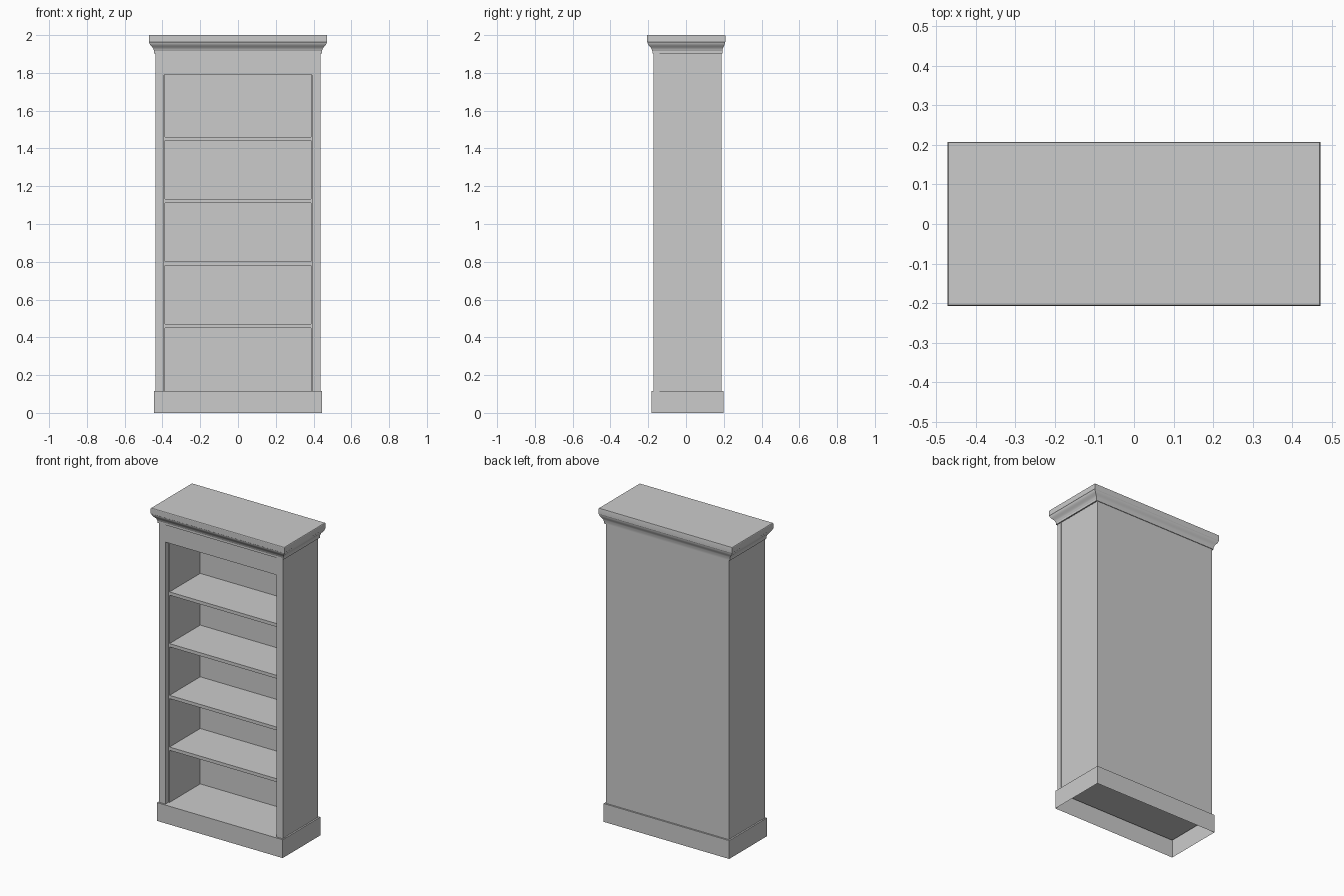
import bpy, bmesh, math

if "Cube" in bpy.data.objects:
    bpy.data.objects.remove(bpy.data.objects["Cube"])

BASE_TOP, BODY_TOP = 0.117, 1.905
BACK = 0.188


def finish(name, bm):
    bmesh.ops.recalc_face_normals(bm, faces=bm.faces)
    mesh = bpy.data.meshes.new(name)
    bm.to_mesh(mesh)
    bm.free()
    obj = bpy.data.objects.new(name, mesh)
    bpy.context.collection.objects.link(obj)
    return obj


def box(name, x0, x1, y0, y1, z0, z1):
    bm = bmesh.new()
    bmesh.ops.create_cube(bm, size=1)
    for v in bm.verts:
        v.co = (x0 + (v.co.x + .5) * (x1 - x0),
                y0 + (v.co.y + .5) * (y1 - y0),
                z0 + (v.co.z + .5) * (z1 - z0))
    return finish(name, bm)


def moulding(name, rings, cap=False):
    """Mitred four-sided shell; each ring is (half width, front y, back y, z)."""
    bm = bmesh.new()
    loops = [[bm.verts.new(p) for p in ((-w, f, z), (w, f, z), (w, b, z), (-w, b, z))]
             for w, f, b, z in rings]
    for lo, hi in zip(loops, loops[1:]):
        for i in range(4):
            j = (i + 1) % 4
            bm.faces.new((lo[i], lo[j], hi[j], hi[i]))
    if cap:
        bm.faces.new(loops[-1])
    return finish(name, bm)


# Plinth: open underneath, with a narrow ledge around the body
moulding("base_plinth", [(.444, -.183, .198, 0), (.444, -.183, .198, BASE_TOP),
                         (.43, -.165, .18, BASE_TOP)])

# Side panels and front stiles
for s, label in ((-1, "left"), (1, "right")):
    xs = sorted((s * .386, s * .434))
    box(label + "_side_panel", *xs, -.14, BACK, BASE_TOP, BODY_TOP)
    xs = sorted((s * .392, s * .437))
    box(label + "_front_stile", *xs, -.172, -.14, BASE_TOP, BODY_TOP)

# Back, floor, ceiling and top rail
box("back_panel", -.386, .386, .17, BACK, BASE_TOP, BODY_TOP)
box("floor_board", -.434, .434, -.172, BACK, BASE_TOP - .01, BASE_TOP)
box("ceiling_board", -.386, .386, -.14, .17, BODY_TOP - .02, BODY_TOP)
box("top_rail", -.392, .392, -.171, -.14, 1.79, BODY_TOP)

# Shelves
for i in range(4):
    z = .45 + i * .3303
    box(f"shelf_{i + 1}", -.386, .386, -.14, .17, z, z + .021)

# Crown: fillet, S-curved slope, then a flat fascia with eased top edge
profile = [(-.25, 1.903), (0, 1.903), (0, 1.916)]
for i in range(9):
    t = i / 8
    profile.append((.06 + .86 * (t - .1 * math.sin(2 * math.pi * t)), 1.919 + .043 * t))
profile += [(1, 1.964), (1, 1.997), (.93, 2.0)]
crown = moulding("crown_moulding",
                 [(.444 + .028 * t, -.178 - .029 * t, .192 + .016 * t, z) for t, z in profile],
                 cap=True)
bpy.context.view_layer.objects.active = crown
crown.select_set(True)
bpy.ops.object.shade_smooth_by_angle(angle=math.radians(25))
